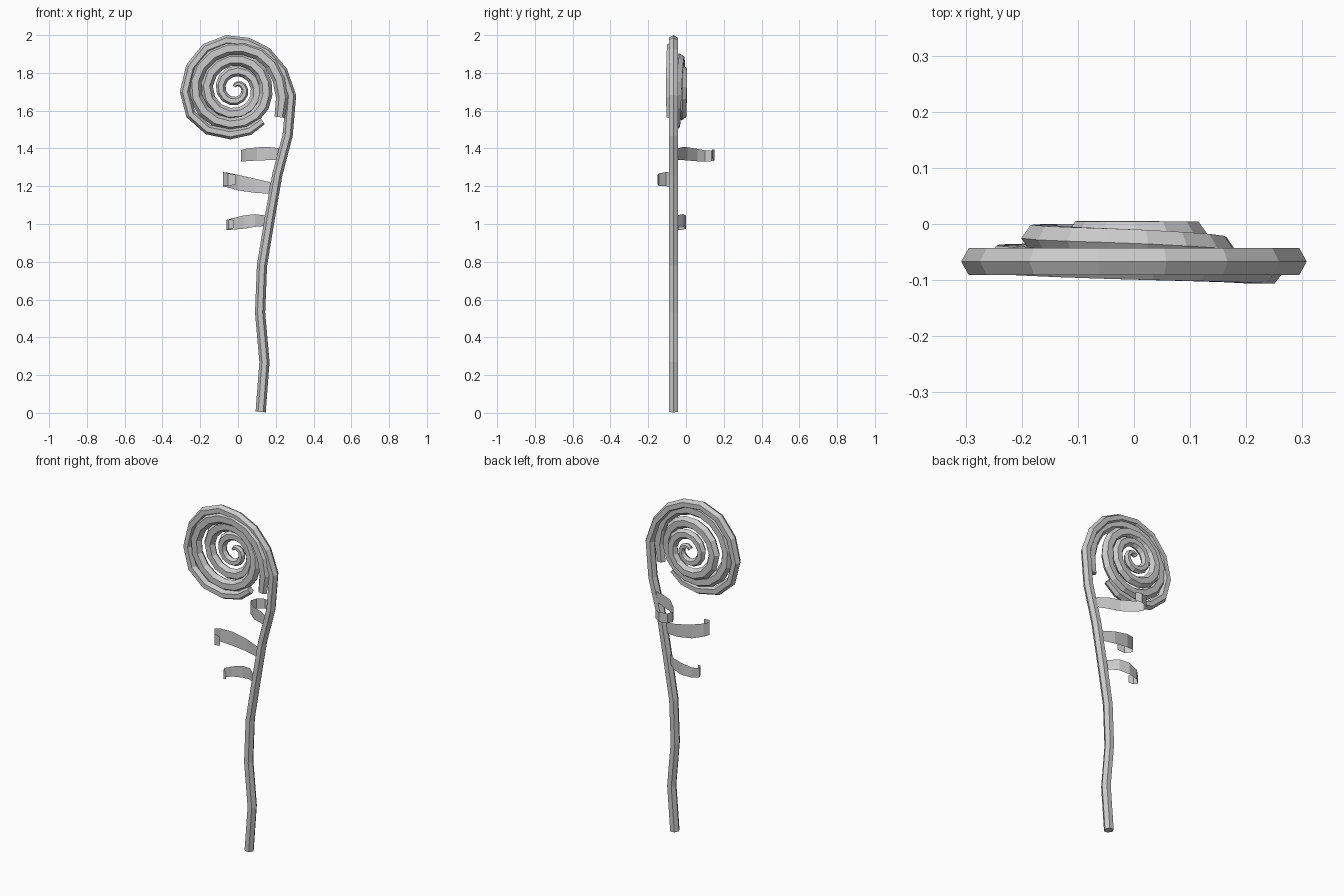
import bpy, bmesh
from math import cos, sin, pi, radians
from mathutils import Vector


def finish(name, bm):
    bmesh.ops.recalc_face_normals(bm, faces=bm.faces)
    mesh = bpy.data.meshes.new(name)
    bm.to_mesh(mesh)
    bm.free()
    ob = bpy.data.objects.new(name, mesh)
    bpy.context.collection.objects.link(ob)
    return ob


def hex_tube(name, path, radial, depth):
    """Six-sided tube along a path; radial/depth are lists of half sizes."""
    bm = bmesh.new()
    pts = [Vector(p) for p in path]
    rings = []
    for i, p in enumerate(pts):
        t = pts[min(i + 1, len(pts) - 1)] - pts[max(i - 1, 0)]
        side = Vector((t.z, 0, -t.x)).normalized()
        rings.append([bm.verts.new(p + side * radial[i] * cos(k * pi / 3)
                      + Vector((0, depth[i] * sin(k * pi / 3) / 0.866, 0)))
                      for k in range(6)])
    for a, b in zip(rings, rings[1:]):
        for k in range(6):
            n = (k + 1) % 6
            bm.faces.new((a[k], a[n], b[n], b[k]))
    bm.faces.new(rings[0])
    bm.faces.new(rings[-1][::-1])
    return finish(name, bm)


def ribbon(name, rows):
    """Thin upright strip; each row is x, y, bottom z, top z."""
    bm = bmesh.new()
    cols = [(bm.verts.new((x, y, a)), bm.verts.new((x, y, b))) for x, y, a, b in rows]
    for p, q in zip(cols, cols[1:]):
        bm.faces.new((p[0], q[0], q[1], p[1]))
    return finish(name, bm)


def lerp_keys(keys, a):
    for k, n in zip(keys, keys[1:]):
        if a <= n[0]:
            f = (a - k[0]) / (n[0] - k[0])
            return [u + (v - u) * f for u, v in zip(k[1:], n[1:])]
    return keys[-1][1:]


# stem and outer coil
stem = [(0.12, 0.005), (0.14, 0.27), (0.117, 0.53), (0.127, 0.78), (0.168, 1.03),
        (0.208, 1.26), (0.263, 1.47), (0.281, 1.68), (0.235, 1.81), (0.15, 1.91),
        (0.05, 1.96), (-0.06, 1.973), (-0.17, 1.93), (-0.25, 1.83), (-0.281, 1.70),
        (-0.25, 1.58), (-0.16, 1.50), (-0.04, 1.475), (0.06, 1.495), (0.13, 1.545)]
hex_tube("stem", [(x, -0.067, z) for x, z in stem],
         [0.027] * 18 + [0.025, 0.02], [0.024] * 18 + [0.022, 0.018])

# inner coil: angle, radius, depth position, radial half width, half depth
keys = [(-33, 0.275, -0.085, 0.027, 0.018), (0, 0.236, -0.085, 0.036, 0.022),
        (90, 0.218, -0.075, 0.036, 0.024), (180, 0.222, -0.062, 0.035, 0.025),
        (270, 0.185, -0.057, 0.033, 0.025), (360, 0.158, -0.048, 0.034, 0.025),
        (450, 0.158, -0.034, 0.034, 0.025), (540, 0.158, -0.025, 0.034, 0.024),
        (720, 0.11, -0.018, 0.032, 0.022), (900, 0.082, -0.015, 0.026, 0.020),
        (1080, 0.045, -0.013, 0.018, 0.018), (1230, 0.012, -0.012, 0.008, 0.014)]
coil, wide, deep = [], [], []
angle = -33
while angle <= 1230:
    r, y, w, d = lerp_keys(keys, angle)
    a = radians(angle)
    coil.append((-0.01 + r * cos(a), y, 1.715 + r * sin(a)))
    wide.append(w)
    deep.append(d)
    angle += 22.5 if angle < 500 else 27
hex_tube("inner_coil", coil, wide, deep)

# curled leaflets
ribbon("upper_leaflet", [(0.225, -0.045, 1.34, 1.40), (0.16, -0.015, 1.338, 1.408),
       (0.10, 0.008, 1.336, 1.406), (0.04, 0.06, 1.332, 1.398),
       (0.015, 0.1, 1.33, 1.39), (0.027, 0.135, 1.332, 1.39),
       (0.07, 0.152, 1.336, 1.394), (0.105, 0.137, 1.345, 1.395)])
ribbon("middle_leaflet", [(0.175, -0.065, 1.16, 1.22), (0.09, -0.05, 1.165, 1.24),
       (0.0, -0.055, 1.178, 1.26), (-0.06, -0.08, 1.195, 1.272),
       (-0.08, -0.105, 1.2, 1.275), (-0.053, -0.143, 1.2, 1.268),
       (-0.012, -0.15, 1.21, 1.26)])
ribbon("lower_leaflet", [(0.145, -0.06, 0.99, 1.045), (0.09, -0.015, 0.985, 1.052),
       (0.03, 0.0, 0.975, 1.045), (-0.03, -0.012, 0.97, 1.03),
       (-0.06, -0.04, 0.968, 1.022), (-0.05, -0.065, 0.972, 1.025),
       (-0.025, -0.075, 0.978, 1.022)])
